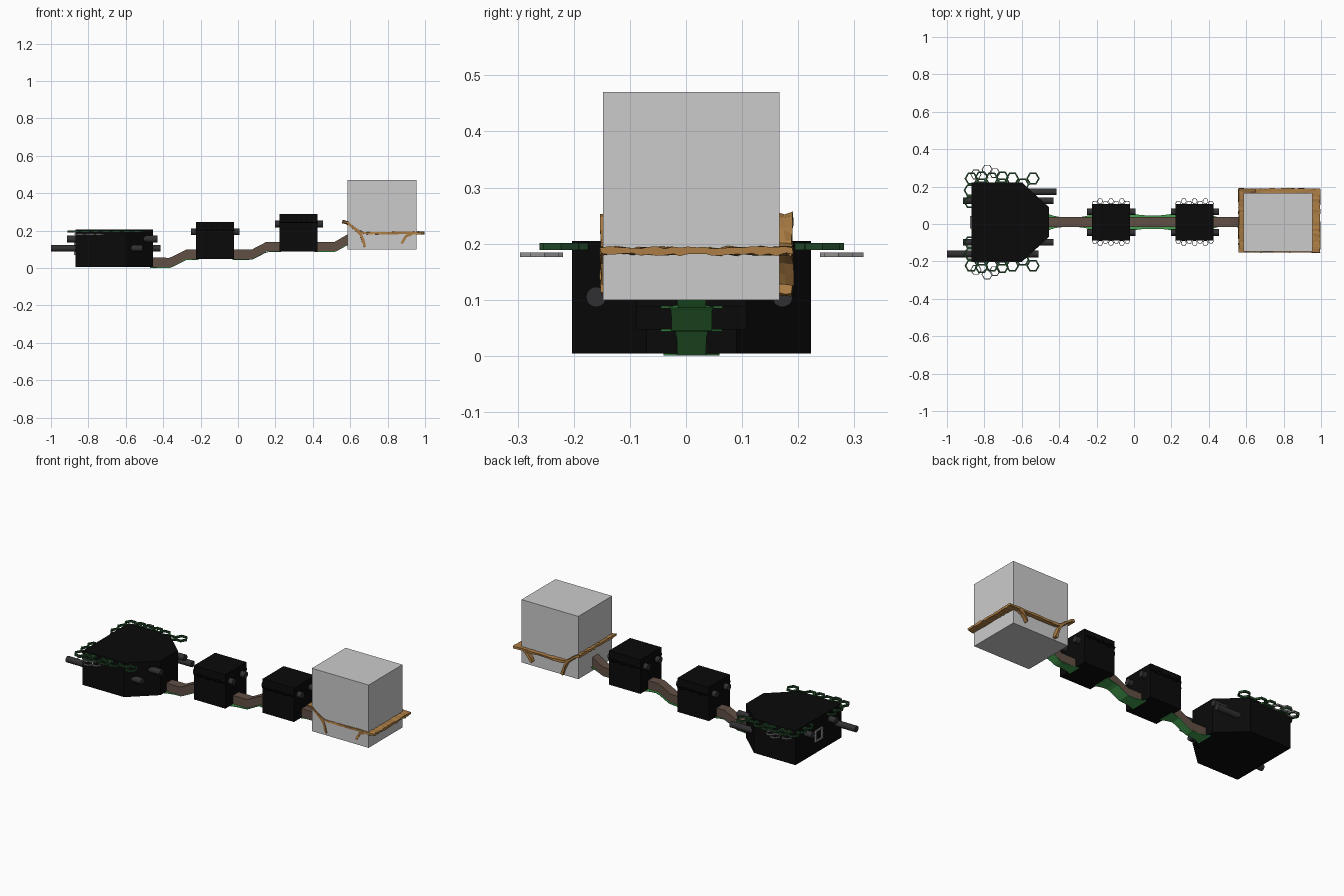
import bpy, bmesh, math, random
from mathutils import Vector

if "Cube" in bpy.data.objects:
    bpy.data.objects.remove(bpy.data.objects["Cube"])

random.seed(4)
CY = 0.01  # model's symmetry plane in y


def mat(name, r, g, b):
    m = bpy.data.materials.new(name)
    m.diffuse_color = (r, g, b, 1)
    m.use_nodes = True
    m.node_tree.nodes["Principled BSDF"].inputs["Base Color"].default_value = m.diffuse_color
    return m


BLACK = mat("black", .003, .003, .003)
STEEL = mat("dark_steel", .03, .03, .032)
BROWN = mat("path_brown", .12, .08, .06)
GREEN = mat("grass_green", .06, .35, .08)
DKGREEN = mat("dark_green", .015, .06, .02)
SILVER = mat("silver", .3, .3, .3)
WOOD = mat("wood", .42, .21, .06)


def finish(name, bm, material=None):
    bmesh.ops.recalc_face_normals(bm, faces=bm.faces)
    me = bpy.data.meshes.new(name)
    bm.to_mesh(me)
    bm.free()
    ob = bpy.data.objects.new(name, me)
    bpy.context.collection.objects.link(ob)
    if material:
        me.materials.append(material)
    return ob


def prism(name, outline, z0, z1, material=None):
    bm = bmesh.new()
    f = bm.faces.new([bm.verts.new((x, y, z0)) for x, y in outline])
    r = bmesh.ops.extrude_face_region(bm, geom=[f])
    bmesh.ops.translate(bm, vec=(0, 0, z1 - z0),
                        verts=[v for v in r["geom"] if isinstance(v, bmesh.types.BMVert)])
    return finish(name, bm, material)


def box(name, x0, x1, y0, y1, z0, z1, material=None):
    return prism(name, [(x0, y0), (x1, y0), (x1, y1), (x0, y1)], z0, z1, material)


def pin(name, x0, x1, y, z, r=.018):
    bpy.ops.mesh.primitive_cylinder_add(vertices=20, radius=r, depth=x1 - x0,
        location=((x0 + x1) / 2, y, z), rotation=(0, math.pi / 2, 0))
    ob = bpy.context.object
    ob.name = name
    ob.data.materials.append(STEEL)
    bpy.ops.object.shade_smooth_by_angle()


def ribbon(name, pts, width, thick, material, ny=1, noise=0.0):
    """Strip along an x-z path; width(i) gives (y0, y1); thickness is vertical to the path."""
    bm = bmesh.new()
    rows = []
    for i, p in enumerate(pts):
        a, b = Vector(pts[max(i - 1, 0)]), Vector(pts[min(i + 1, len(pts) - 1)])
        t = (b - a).normalized()
        n = Vector((-t.y, t.x)) * thick / 2
        y0, y1 = width(i)
        loop = []
        for s, js in ((1, range(ny + 1)), (-1, range(ny, -1, -1))):
            for j in js:
                q = Vector(p) + n * s
                d = [random.uniform(-noise, noise) for _ in range(3)]
                loop.append(bm.verts.new((q.x + d[0], y0 + (y1 - y0) * j / ny + d[1] * .8, q.y + d[2])))
        rows.append(loop)
    for a, b in zip(rows, rows[1:]):
        for k in range(len(a)):
            m = (k + 1) % len(a)
            bm.faces.new((a[k], a[m], b[m], b[k]))
    bm.faces.new(rows[0])
    bm.faces.new(rows[-1])
    return finish(name, bm, material)


def hex_rings(name, centres, r, wall, h, material):
    bm = bmesh.new()
    for cx, cy, cz in centres:
        v = [[bm.verts.new((cx + rr * math.cos(k * math.pi / 3), cy + rr * math.sin(k * math.pi / 3), cz + dz))
              for k in range(6)] for rr, dz in ((r, -h / 2), (r, h / 2), (r - wall, h / 2), (r - wall, -h / 2))]
        for q in range(4):
            for k in range(6):
                m = (k + 1) % 6
                n = (q + 1) % 4
                bm.faces.new((v[q][k], v[q][m], v[n][m], v[n][k]))
    return finish(name, bm, material)


# Large tapered block
prism("large_block", [(-.87, CY - .213), (-.60, CY - .213), (-.455, CY - .08),
                      (-.455, CY + .08), (-.60, CY + .213), (-.87, CY + .213)], .004, .205, BLACK)
for y in (CY - .108, CY + .115):
    pin("large_block_upper_pin", -.915, -.43, y, .155)
pin("large_block_long_pin", -1.0, -.51, -.16, .105)
pin("large_block_rear_pin", -.80, -.415, .172, .105)

# Honeycomb fringe on the large block
cells = []
for k in range(7):
    x = -.54 - .055 * k
    for s in (-1, 1):
        cells.append((x, CY + s * (.233 if k % 2 == 0 else .201), .195))
        if k in (3, 5):
            cells.append((x, CY + s * .24, .195))
for s in (-1, 1):
    cells += [(-.875, CY + s * (.17 - .062 * i), .195) for i in range(2)]
hex_rings("honeycomb_fringe", cells, .036, .009, .012, DKGREEN)
hex_rings("silver_honeycomb", [(x, CY + s * y, .18) for s in (-1, 1)
          for x, y in ((-.845, .255), (-.785, .28), (-.745, .262))], .03, .005, .008, SILVER)

# Square frame on the end of the large block
for s in (-1, 1):
    box("end_frame_upright", -.878, -.868, CY + s * .03 - .004, CY + s * .03 + .004, .07, .138, SILVER)
    z = .104 + s * .03
    box("end_frame_bar", -.878, -.868, CY - .03, CY + .03, z - .004, z + .004, SILVER)

# Small blocks with pins and fine rings
for x0, z0 in ((-.225, .047), (.222, .088)):
    box("small_block", x0, x0 + .204, CY - .098, CY + .098, z0, z0 + .2, BLACK)
    for s in (-1, 1):
        pin("small_block_pin", x0 - .025, x0 + .232, CY + s * .055, z0 + .147)
    hex_rings("small_block_rings", [(x0 + .015 + .029 * i, CY + s * (.1 + (.012 if i % 2 else 0)), z0 + .155)
              for i in range(7) for s in (-1, 1)], .016, .003, .004, BLACK)

# Stepped brown path
path = [(-.48, .03), (-.36, .03), (-.275, .073), (.075, .073), (.155, .115), (.52, .115), (.61, .165)]
ribbon("path", path, lambda i: (CY - .027, CY + .027), .05, BROWN)

# Flared grass strips under the path, one per gap
def path_z(x):
    for (xa, za), (xb, zb) in zip(path, path[1:]):
        if xa <= x <= xb:
            return za + (zb - za) * (x - xa) / (xb - xa)

for xa, xb, waist, end in ((-.47, -.21, .026, .05), (-.03, .23, .036, .055), (.41, .59, .024, .04)):
    N = 12
    pts = [(xa + (xb - xa) * i / N, path_z(xa + (xb - xa) * i / N) - .0275) for i in range(N + 1)]
    half = lambda i: waist + (end - waist) * abs(2 * i / N - 1) ** 3
    ribbon("grass_strip", pts, lambda i: (CY - half(i), CY + half(i)), .004, GREEN)

# Large grey box
box("grey_box", .585, .955, -.148, .167, .10, .47)

# Rough wooden bench through the box
wide = lambda i: (-.152, .19)
seat = [(.56, .248), (.585, .242), (.61, .222), (.64, .197)] + [(.67 + .0325 * i, .187) for i in range(11)]
ribbon("bench_seat", seat, wide, .013, WOOD, ny=24, noise=.003)
ribbon("bench_front_leg", [(.61, .222), (.64, .20), (.66, .17), (.672, .14), (.68, .11)], wide, .013, WOOD, 24, .003)
ribbon("bench_back_leg", [(.93, .184), (.90, .17), (.885, .15), (.875, .13)], wide, .013, WOOD, 24, .003)
